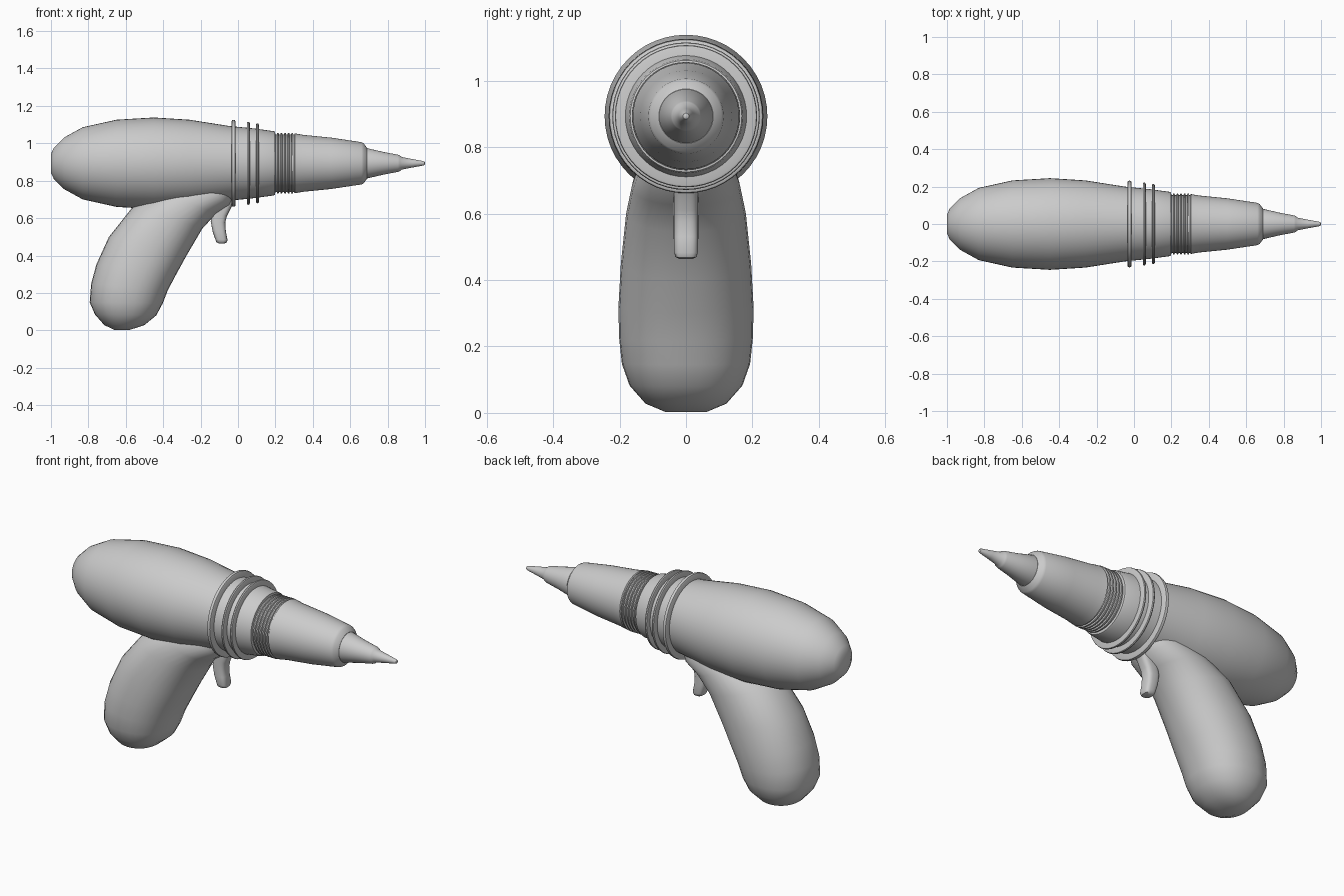
import bpy, bmesh, math
from mathutils import Vector

AXIS_Z = 0.893


def finish(name, rings, angle=35):
    """Skin a list of closed vertex rings, cap both ends and smooth."""
    bm = bmesh.new()
    loops = [[bm.verts.new(p) for p in r] for r in rings]
    n = len(loops[0])
    for a, b in zip(loops, loops[1:]):
        for i in range(n):
            j = (i + 1) % n
            bm.faces.new((a[i], a[j], b[j], b[i]))
    bm.faces.new(loops[0])
    bm.faces.new(loops[-1])
    bmesh.ops.recalc_face_normals(bm, faces=bm.faces)
    mesh = bpy.data.meshes.new(name)
    bm.to_mesh(mesh)
    bm.free()
    ob = bpy.data.objects.new(name, mesh)
    bpy.context.collection.objects.link(ob)
    bpy.ops.object.select_all(action='DESELECT')
    ob.select_set(True)
    bpy.context.view_layer.objects.active = ob
    bpy.ops.object.shade_smooth_by_angle(angle=math.radians(angle))
    return ob


def lathe(name, profile, n=48):
    """Revolve (x, radius) points about the barrel axis."""
    return finish(name, [[(x, r * math.cos(2 * math.pi * i / n),
                           AXIS_Z + r * math.sin(2 * math.pi * i / n))
                          for i in range(n)] for x, r in profile])


def loft(name, sections, power, n=32):
    """Superellipse sections: back x, z, front x, z, half width."""
    rings = []
    for bx, bz, fx, fz, hw in sections:
        back, front = Vector((bx, 0, bz)), Vector((fx, 0, fz))
        mid, half = (back + front) / 2, (front - back) / 2
        ring = []
        for i in range(n):
            c, s = math.cos(2 * math.pi * i / n), math.sin(2 * math.pi * i / n)
            u = math.copysign(abs(c) ** (2 / power), c)
            v = math.copysign(abs(s) ** (2 / power), s)
            ring.append(mid + half * u + Vector((0, hw * v, 0)))
        rings.append(ring)
    return finish(name, rings, 50)


# Bulbous body running into the tapered barrel, with a ribbed neck
ribs = []
for k in range(5):
    x = 0.208 + k * 0.019
    ribs += [(x, 0.154), (x + 0.002, 0.163), (x + 0.009, 0.162), (x + 0.011, 0.154)]
lathe("body_and_barrel", [
    (-1, 0.05), (-0.985, 0.083), (-0.93, 0.138), (-0.83, 0.193), (-0.65, 0.233),
    (-0.45, 0.245), (-0.26, 0.233), (-0.05, 0.2), (0.08, 0.187), (0.19, 0.172),
    (0.198, 0.168), (0.2, 0.154)] + ribs + [
    (0.3, 0.154), (0.304, 0.16), (0.35, 0.152), (0.5, 0.137), (0.66, 0.113),
    (0.672, 0.107), (0.69, 0.082)])

# Stepped needle nose
lathe("nose", [(0.68, 0.08), (0.69, 0.081), (0.78, 0.06), (0.855, 0.046), (0.865, 0.042),
               (0.875, 0.034), (0.93, 0.023), (0.99, 0.012), (0.997, 0.009), (1, 0.004)])

# Three fins around the body
for k, (x, r, w) in enumerate([(-0.024, 0.232, 0.011), (0.055, 0.222, 0.008),
                               (0.104, 0.214, 0.008)]):
    lathe(f"cooling_ring_{k + 1}", [
        (x - w, 0.15), (x - w, r - 0.008), (x - w * 0.7, r - 0.002), (x, r),
        (x + w * 0.7, r - 0.002), (x + w, r - 0.008), (x + w, 0.15)])

# Curved grip, widening to a rounded butt
loft("grip", [
    (-0.66, 0.002, -0.58, 0.002, 0.06), (-0.715, 0.028, -0.5, 0.028, 0.122),
    (-0.765, 0.085, -0.437, 0.08, 0.17), (-0.793, 0.15, -0.402, 0.145, 0.193),
    (-0.785, 0.25, -0.375, 0.215, 0.202), (-0.757, 0.353, -0.33, 0.3, 0.203),
    (-0.69, 0.5, -0.275, 0.4, 0.196), (-0.564, 0.658, -0.19, 0.545, 0.18),
    (-0.42, 0.74, -0.115, 0.625, 0.163), (-0.25, 0.8, -0.045, 0.67, 0.145),
    (-0.15, 0.82, -0.025, 0.71, 0.115)], 2.2)

# Bent trigger
loft("trigger", [
    (-0.1, 0.463, -0.08, 0.463, 0.02), (-0.116, 0.472, -0.062, 0.468, 0.032),
    (-0.122, 0.488, -0.056, 0.482, 0.036), (-0.136, 0.53, -0.065, 0.53, 0.037),
    (-0.146, 0.583, -0.068, 0.575, 0.037), (-0.138, 0.63, -0.06, 0.61, 0.037),
    (-0.11, 0.69, -0.035, 0.66, 0.037), (-0.085, 0.74, -0.01, 0.71, 0.037)], 3)
